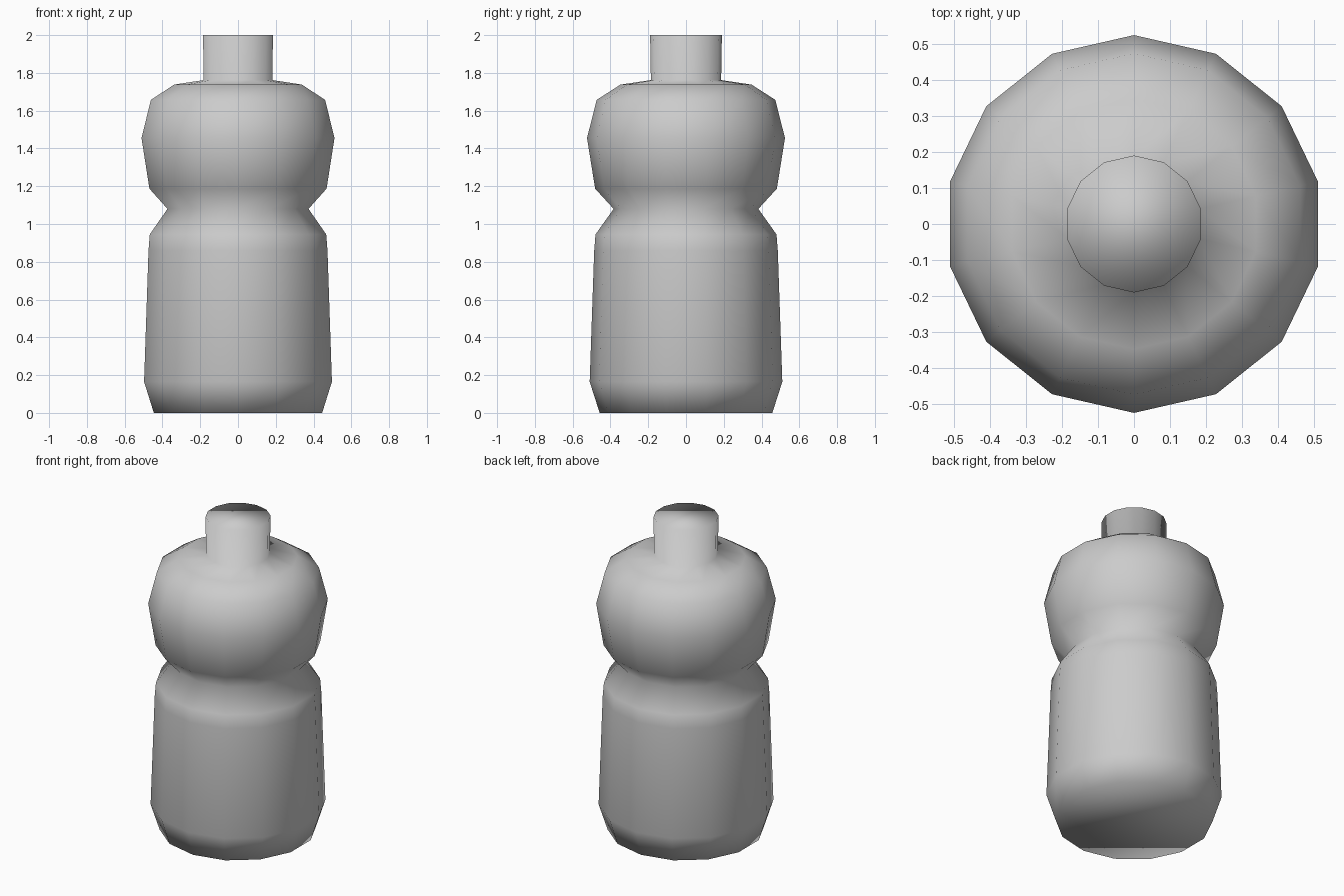
import bpy, bmesh, math

if "Cube" in bpy.data.objects:
    bpy.data.objects.remove(bpy.data.objects["Cube"])

SIDES = 14

# Bottle silhouette as (radius, height), from base to mouth
PROFILE = [
    (0.457, 0.0), (0.510, 0.165), (0.486, 0.86), (0.479, 0.945),
    (0.383, 1.08), (0.481, 1.187), (0.524, 1.455), (0.473, 1.657),
    (0.347, 1.738), (0.186, 1.762), (0.190, 2.0),
]


def ring(bm, r, z):
    """One 14-sided ring with a corner pointing along +y."""
    step = 2 * math.pi / SIDES
    return [bm.verts.new((r * math.cos(math.pi / 2 + i * step),
                          r * math.sin(math.pi / 2 + i * step), z))
            for i in range(SIDES)]


bm = bmesh.new()
rings = [ring(bm, r, z) for r, z in PROFILE]

# Walls: base, grip waist, shoulder and neck
for low, high in zip(rings, rings[1:]):
    for i in range(SIDES):
        j = (i + 1) % SIDES
        bm.faces.new((low[i], low[j], high[j], high[i]))

# Closed base and mouth
bm.faces.new(rings[0][::-1])
bm.faces.new(rings[-1])
for face in bm.faces:
    face.smooth = True

mesh = bpy.data.meshes.new("bottle")
bm.to_mesh(mesh)
bm.free()
bottle = bpy.data.objects.new("bottle", mesh)
bpy.context.collection.objects.link(bottle)
